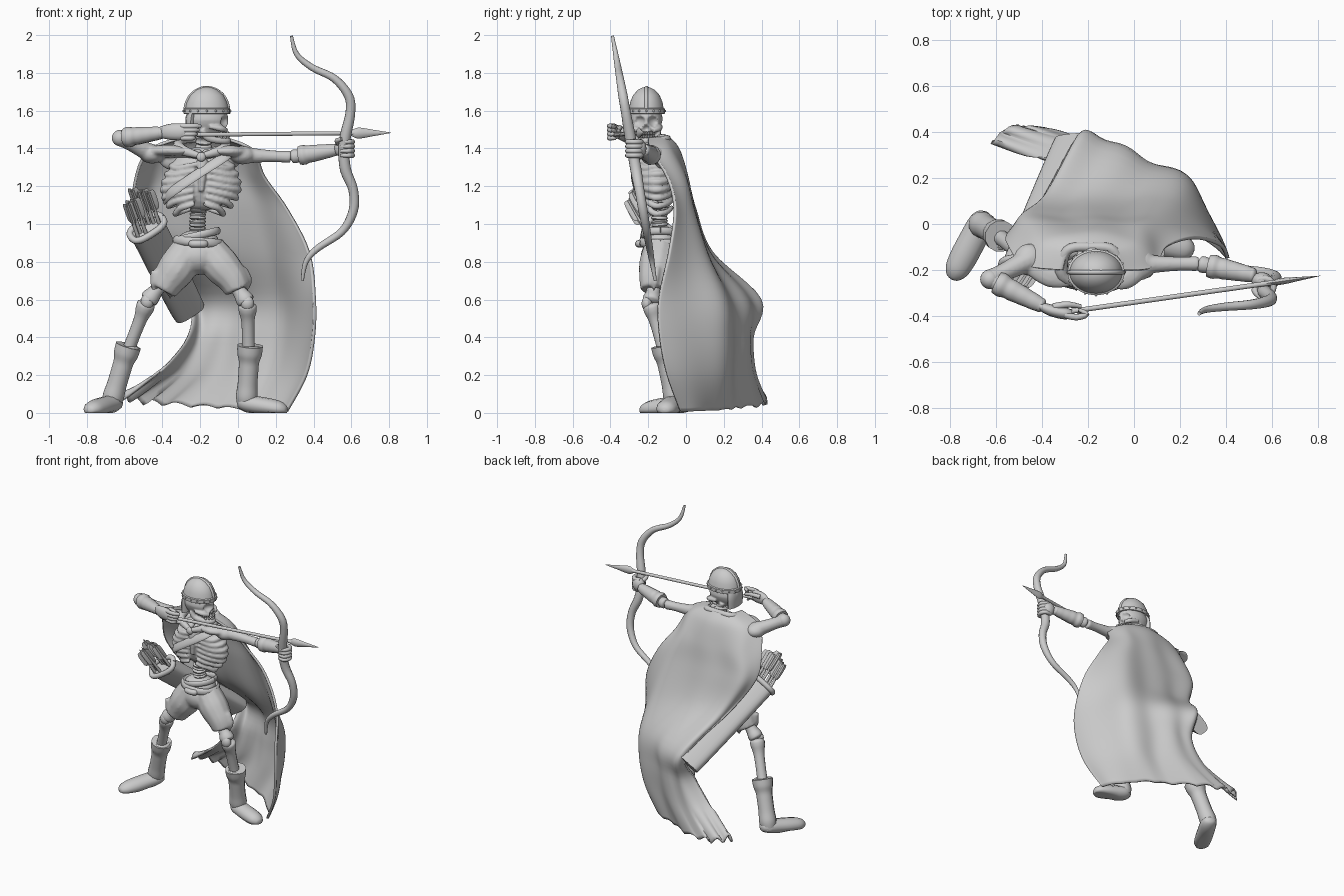
import bpy, bmesh, math, random
from mathutils import Vector, Matrix

random.seed(4)
cube = bpy.data.objects.get("Cube")
if cube:
    bpy.data.objects.remove(cube)
grey = bpy.data.materials.new("bone grey")
grey.use_nodes = True
grey.diffuse_color = (0.6, 0.6, 0.6, 1)
grey.node_tree.nodes["Principled BSDF"].inputs["Base Color"].default_value = (0.6, 0.6, 0.6, 1)


def finish(name, bm, angle=50):
    bmesh.ops.recalc_face_normals(bm, faces=bm.faces)
    mesh = bpy.data.meshes.new(name)
    bm.to_mesh(mesh)
    bm.free()
    mesh.materials.append(grey)
    ob = bpy.data.objects.new(name, mesh)
    bpy.context.collection.objects.link(ob)
    bpy.context.view_layer.objects.active = ob
    bpy.ops.object.select_all(action='DESELECT')
    ob.select_set(True)
    bpy.ops.object.shade_smooth_by_angle(angle=math.radians(angle))
    return ob


def spline(p, n):
    """Catmull-Rom through the points, n steps per span."""
    out = []
    for i in range(len(p) - 1):
        a, b, c, d = p[max(i - 1, 0)], p[i], p[i + 1], p[min(i + 2, len(p) - 1)]
        for k in range(n):
            t = k / n
            out.append(0.5 * (2 * b + (c - a) * t + (2 * a - 5 * b + 4 * c - d) * t ** 2
                              + (3 * b - a - 3 * c + d) * t ** 3))
    return out + [p[-1]]


def boxy(x, power):
    return math.copysign(abs(x) ** power, x)


def tube(name, pts, radii, flat=1, ref=None, seg=12, n=5, power=1):
    if not isinstance(radii, (list, tuple)):
        radii = [radii] * len(pts)
    path = spline([Vector((*p, r)) for p, r in zip(pts, radii)], n)
    pos = [q.to_3d() for q in path]
    bm, rings, u = bmesh.new(), [], Vector(ref) if ref else None
    for i, q in enumerate(path):
        t = (pos[min(i + 1, len(pos) - 1)] - pos[max(i - 1, 0)]).normalized()
        u = u or t.orthogonal()
        u = (u - t * u.dot(t)).normalized()
        v = t.cross(u) * flat
        r = max(q.w, 0.001)
        rings.append([bm.verts.new(pos[i] + r * (u * boxy(math.cos(a), power) + v * boxy(math.sin(a), power)))
                      for a in (math.tau * k / seg for k in range(seg))])
    for a, b in zip(rings, rings[1:]):
        for k in range(seg):
            bm.faces.new((a[k], a[(k + 1) % seg], b[(k + 1) % seg], b[k]))
    bm.faces.new(rings[0])
    bm.faces.new(rings[-1])
    return finish(name, bm)


def along(a, b, steps):
    a, b = Vector(a), Vector(b)
    return [a.lerp(b, s) for s in steps]


def bone(name, a, b, r):
    return tube(name, along(a, b, (0, .04, .12, .3, .7, .88, .96, 1)),
                [r * k for k in (.7, 1.3, 1.35, 1, .95, 1.2, 1.15, .7)])


def ball(name, centre, size, seg=24, shape=None):
    bm = bmesh.new()
    bmesh.ops.create_uvsphere(bm, u_segments=seg, v_segments=seg // 2, radius=1)
    for v in bm.verts:
        v.co = Vector(centre) + v.co * Vector(size)
        if shape:
            shape(v)
    return finish(name, bm)


def fuse(name, parts, size):
    bm = bmesh.new()
    for ob in parts:
        bm.from_mesh(ob.data)
        bpy.data.objects.remove(ob)
    ob = finish(name, bm)
    mod = ob.modifiers.new("fuse", 'REMESH')
    mod.mode, mod.voxel_size, mod.use_smooth_shade = 'VOXEL', size, True
    ob.modifiers.new("soften", 'SMOOTH').iterations = 4


# Skull facing +x, with pressed-in eyes and nose
head = Vector((-.165, -.21, 1.55))


def press_face(v):
    p = v.co - head
    if p.z < 0:
        p.y *= 1 + 2.6 * p.z
        p.x += max(0, p.x) * -1.2 * p.z
    for y, z, r, depth in ((.034, -.006, .027, .03), (-.034, -.006, .027, .03), (0, -.042, .017, .02)):
        d = math.hypot(p.y - y, p.z - z)
        if p.x > 0 and d < r:
            p.x -= depth * math.cos(d / r * math.pi / 2) ** .5
    v.co = head + p


skull = [ball("cranium", head, (.114, .086, .1), 64, press_face)]
jaw = [(-.19, -.15, 1.5), (-.16, -.155, 1.455), (-.085, -.18, 1.44), (-.055, -.21, 1.44)]
jaw += [(x, 2 * head.y - y, z) for x, y, z in jaw[-2::-1]]
skull.append(tube("jaw", jaw, .018))
for side in (-1, 1):
    skull.append(tube("cheekbone", [(-.15, head.y + side * .078, 1.515), (-.09, head.y + side * .065, 1.505),
                                    (-.06, head.y + side * .035, 1.495)], [.01, .016, .012]))
fuse("skull", skull, .005)
for row, z in (("upper", 1.48), ("lower", 1.462)):
    for k in range(-3, 4):
        ball(row + "_tooth", (-.052 - .004 * k * k, head.y + .013 * k, z), (.009, .007, .011), 8)

# Helmet: turned dome, rim, slim crest, rivets, neck flap
bm = bmesh.new()
prof = [(.118, 1.582), (.124, 1.585), (.124, 1.61), (.114, 1.614), (.107, 1.645),
        (.088, 1.682), (.056, 1.71), (.025, 1.723), (0, 1.726)]
verts = [bm.verts.new((r, 0, z)) for r, z in prof]
edges = [bm.edges.new(e) for e in zip(verts, verts[1:])]
bmesh.ops.spin(bm, geom=verts + edges, axis=(0, 0, 1), angle=math.tau, steps=40)
bmesh.ops.remove_doubles(bm, verts=bm.verts, dist=.0005)
for v in bm.verts:
    v.co = Vector((v.co.x + head.x, v.co.y * .8 + head.y, v.co.z))
finish("helmet", bm, 30)
tube("helmet_crest", [(head.x + s * r, head.y, z - .005) for s, part in ((-1, prof[3:]), (1, prof[-2:2:-1]))
                      for r, z in part], .01, n=3)
for k in range(16):
    a = math.tau * k / 16
    ball("rivet", (head.x + .124 * math.cos(a), head.y + .099 * math.sin(a), 1.598), (.006, .006, .006), 8)
tube("neck_flap", [(-.24, head.y, 1.6), (-.25, head.y, 1.55), (-.25, head.y, 1.475)],
     [.07, .08, .078], .35, (0, 1, 0))

# Spine and rib cage
spine = spline([Vector(p) for p in ((-.215, -.13, .93), (-.212, -.14, 1.06), (-.19, -.1, 1.22), (-.18, -.15, 1.47))], 4)
for a, b in zip(spine, spine[1:]):
    tube("vertebra", along(a, b, (0, .2, .5, .8, 1)), [.034, .046, .04, .046, .034], n=2)
cage = [ball("chest_core", (-.19, -.155, 1.24), (.182, .088, .17)),
        tube("sternum", [(-.19, -.243, 1.37), (-.19, -.258, 1.28), (-.195, -.25, 1.17)], [.03, .024, .014], .6, (1, 0, 0))]
for i in range(7):
    f = i / 6
    z, w, d = 1.345 - .25 * f, .16 + .06 * math.sin(f * 2.6) - .065 * f ** 2, .093 - .012 * f
    for s in (-1, 1):
        arc = [(-.19 - .015 * f + s * w * math.sin(a), -.155 + d * math.cos(a),
                z - .04 * math.sin(a) + (.04 * f - .02) * (a > 2)) for a in (.15, .7, 1.2, 1.7, 2.2, 2.6, 2.95)]
        cage.append(tube("rib", arc, [.013, .015, .017, .018, .018, .017, .012], seg=8, n=3))
fuse("rib_cage", cage, .007)
tube("chest_strap", [(-.39, -.14, 1.13), (-.35, -.235, 1.17), (-.22, -.272, 1.26), (-.08, -.25, 1.35), (-.03, -.15, 1.4)],
     .03, .35, (0, 0, 1))

# Shorts fused into one cloth volume with a torn hem
shorts = [ball("waist", (-.212, -.135, .83), (.135, .105, .1)),
          tube("leg", [(-.26, -.135, .87), (-.32, -.14, .77), (-.37, -.14, .7), (-.4, -.14, .65)], [.09, .103, .09, .078]),
          tube("leg", [(-.16, -.135, .87), (-.09, -.15, .78), (-.03, -.165, .71), (.0, -.17, .65)], [.09, .1, .085, .072])]
for x, y, z in ((-.055, -.18, .62), (-.04, -.11, .66), (.05, -.17, .64), (-.36, -.1, .6), (-.44, -.16, .62)):
    shorts.append(tube("rag", [(x * .9 - .03, y, .75), (x, y, z + .06), (x, y, z)], [.045, .03, .004], .6))
fuse("shorts", shorts, .01)


def ring(name, c, rx, ry, r, tilt=0, flat=1):
    pts = [(c[0] + rx * math.cos(a), c[1] + ry * math.sin(a), c[2] + tilt * math.cos(a))
           for a in (math.tau * k / 16 for k in range(17))]
    tube(name, pts, r, flat, (0, 0, 1), 10, 2)


ball("pelvis", (-.212, -.135, .91), (.11, .09, .06))
ring("belt", (-.21, -.135, .905), .122, .1, .024, -.01, .6)
ring("slung_belt", (-.212, -.135, .94), .108, .092, .02, .025, .6)
ring("buckle_plate", (-.21, -.238, .895), .033, .012, .02)

# Legs and boots
legs = {"right": ((-.31, -.14, .8), (-.48, -.135, .59), (-.585, -.05, .34), (-.665, .0, .07), (-.765, -.19)),
        "left": ((-.1, -.14, .8), (.05, -.185, .58), (.063, -.115, .34), (.045, -.06, .07), (.215, -.105))}
for s, (hip, knee, cuff, ankle, toe) in legs.items():
    bone(s + "_thigh_bone", hip, knee, .04)
    bone(s + "_shin_bone", knee, along(cuff, ankle, [.3])[0], .036)
    ball(s + "_kneecap", Vector(knee) + Vector((0, -.022, 0)), (.035, .028, .04))
    tube(s + "_boot", along(cuff, ankle, (-.06, .1, .25, .4, .7, .95, 1.15)), [.07, .067, .056, .054, .054, .058, .045])
    ring(s + "_boot_cuff", along(cuff, ankle, [.03])[0], .053, .053, .02, 0, .7)
    a, t = Vector((ankle[0], ankle[1], .05)), Vector((*toe, .02))
    foot = tube(s + "_foot", along(a, t, (-.27, -.2, 0, .35, .75, 1.05, 1.22, 1.27)),
                [.01, .04, .057, .06, .06, .052, .03, .005], .8, (0, 1, 0) if s == "left" else (1, 0, 0))
    for v in foot.data.vertices:
        v.co.z = max(v.co.z, 0)

# Shoulders, mantle and arms with wrapped bracers
arms = {"right": ((-.455, -.155, 1.37), (-.625, -.24, 1.455), (-.39, -.36, 1.485)),
        "left": ((.025, -.175, 1.365), (.28, -.172, 1.355), (.53, -.225, 1.395))}
for s, (shoulder, elbow, wrist) in arms.items():
    blade = (Vector(shoulder) + Vector((-.19, -.1, 1.33))) / 2
    chest = Vector((-.19 + (.07 if s == "left" else -.07), -.24, 1.385))
    fuse(s + "_shoulder", [bone("clavicle", (-.19, -.24, 1.37), shoulder, .02),
                           ball("joint", shoulder, (.068, .07, .05)),
                           ball("blade", blade, (.1, .04, .07)),
                           tube("mantle", [chest, chest.lerp(shoulder, .5) + Vector((0, -.025, .012)),
                                           Vector(shoulder) + Vector((0, -.01, .015))], [.03, .055, .05], .55, (0, 1, 0)),
                           tube("arm", along(shoulder, elbow, (0, .3, .7, 1)),
                                [.05, .038, .031, .034] if s == "left" else [.055, .046, .04, .044])], .008)
    bone(s + "_forearm", elbow, wrist, .027)
    start = .12 if s == "right" else .18
    tube(s + "_bracer", along(elbow, wrist, [start + (.92 - start) * k / 8 for k in range(9)]),
         [.05, .054, .047, .047, .044, .042, .039, .037, .033])
ball("right_elbow", arms["right"][1], (.043, .043, .043))

# Hands: left grips the bow, right draws the arrow
ball("left_palm", (.555, -.245, 1.4), (.045, .035, .048))
for k in range(4):
    z = 1.435 - .024 * k
    tube("left_finger", [(.54, -.24, z), (.585, -.24, z), (.606, -.275, z), (.585, -.31, z), (.545, -.305, z)],
         [.013, .015, .014, .013, .009], seg=8, n=3)
tube("left_thumb", [(.54, -.25, 1.42), (.525, -.29, 1.44), (.55, -.32, 1.45)], [.015, .014, .01], seg=8)
tube("right_palm", [(-.41, -.355, 1.485), (-.36, -.375, 1.488), (-.3, -.388, 1.488), (-.27, -.39, 1.487)],
     [.03, .042, .044, .03], .6, (0, 0, 1))
for k in range(4):
    z = 1.518 - .021 * k
    tube("right_finger", [(-.3, -.395, z), (-.25, -.405, z), (-.205 - .01 * k, -.392, z), (-.24, -.372, z - .004)],
         [.014, .014, .012, .008], seg=8, n=3)
tube("right_thumb", [(-.35, -.36, 1.505), (-.29, -.35, 1.51), (-.23, -.358, 1.495)], [.016, .014, .009], seg=8)

# Recurve bow leaning in one plane
limb = [(.283, 1.995), (.31, 1.9), (.39, 1.83), (.51, 1.77), (.585, 1.68), (.595, 1.59), (.57, 1.47), (.56, 1.39),
        (.57, 1.285), (.61, 1.18), (.61, 1.07), (.55, .96), (.42, .87), (.36, .8), (.34, .7)]
tube("bow", [(x, -.39 + (2 - z) * .175, z) for x, z in limb],
     [.008, .014, .018, .021, .025, .026, .03, .029, .03, .026, .025, .021, .018, .014, .008])

# Nocked arrow
tail, tip = (-.3, -.383, 1.472), (.81, -.225, 1.483)
tube("arrow_shaft", along(tail, tip, (0, .4, .85)), .011, n=2)
tube("arrow_head", along(tip, tail, (0, .08, .155, .19, .21)), [.001, .016, .029, .014, .012], .5, (0, 0, 1), 8)

# Boxy quiver with a thick rim and spare arrows
mouth, base = Vector((-.482, -.185, .98)), Vector((-.265, .35, .545))
axis = (mouth - base).normalized()
wide = Vector((.8, .1, .5))
wide = (wide - axis * wide.dot(axis)).normalized()
thin = axis.cross(wide)
tube("quiver", along(mouth, base, (0, .5, .98, 1)), [.098, .096, .09, .08], .55, wide, 24, 4, .6)
tube("quiver_rim", [mouth + wide * .098 * boxy(math.cos(a), .7) + thin * .056 * boxy(math.sin(a), .7)
                    for a in (math.tau * k / 16 for k in range(17))], .018, n=2)
for k in range(7):
    a = mouth + wide * (.022 * k - .066) + thin * random.uniform(-.03, .03)
    b = a + axis * random.uniform(.15, .2) + Vector((-.01, .03, .07))
    tube("spare_arrow", along(a, b, (0, .5, 1)), .01, seg=8, n=1)
    for m in range(3):
        q = Matrix.Rotation(math.tau * m / 3, 3, (b - a).normalized()) @ wide
        tube("fletching", [p + q * .014 for p in along(a, b, (.4, .5, .92, 1.02))], [.003, .019, .021, .012], .18, q, 6, 2)

# Cloak: rows from shoulder to hem, each running from right edge to left edge
rows = [(1.455, (-.31, -.2), (-.28, -.12), (-.19, -.09), (-.09, -.12), (-.07, -.2)),
        (1.39, (-.47, -.18), (-.4, -.08), (-.2, -.04), (.0, -.08), (.08, -.19)),
        (1.25, (-.54, -.1), (-.43, -.01), (-.2, .0), (.02, -.01), (.14, -.1)),
        (1.08, (-.54, -.04), (-.46, .04), (-.2, .035), (.08, .03), (.26, -.06)),
        (.85, (-.41, .08), (-.35, .13), (-.13, .11), (.16, .09), (.375, -.09)),
        (.6, (-.26, .36), (-.2, .38), (.0, .28), (.24, .16), (.405, -.145)),
        (.4, (-.27, .28), (-.18, .35), (.0, .29), (.25, .17), (.4, -.14)),
        (.2, (-.43, .29), (-.27, .37), (-.02, .28), (.22, .16), (.36, -.1)),
        (.01, (-.62, .355), (-.46, .43), (-.12, .3), (.15, .13), (.26, -.03))]
lines = [spline([Vector((x, y, row[0])) for x, y in row[1:]], 16) for row in rows]
cols = [spline(list(col), 6) for col in zip(*lines)]
bm, grid = bmesh.new(), []
for i, col in enumerate(cols):
    u = i / (len(cols) - 1)
    for j, p in enumerate(col):
        f = j / (len(col) - 1)
        out = (p.to_2d() - Vector((-.1, -.3))).normalized().to_3d()
        p += out * .011 * min(1, 1.6 * f) * math.sin(u * 24 + 5 * f) * math.sin(math.pi * u) ** .5
        p.z += max(0, f - .85) / .15 * (1 - u) ** 2 * (.05 + .06 * abs(math.sin(u * 31)))
        p.z = max(p.z, .008)
    grid.append([bm.verts.new(p) for p in col])
for a, b in zip(grid, grid[1:]):
    for j in range(len(a) - 1):
        bm.faces.new((a[j], a[j + 1], b[j + 1], b[j]))
cloak = finish("cloak", bm)
mod = cloak.modifiers.new("thickness", 'SOLIDIFY')
mod.thickness, mod.offset = .016, 0
tube("cloak_collar", [(-.2, -.275, 1.36), (-.31, -.22, 1.4), (-.29, -.115, 1.445), (-.19, -.1, 1.45),
                      (-.09, -.115, 1.445), (-.07, -.22, 1.4), (-.19, -.275, 1.36)], [.015, .03, .022, .02, .022, .03, .015])
ball("cloak_clasp", (-.195, -.28, 1.355), (.025, .016, .025))
